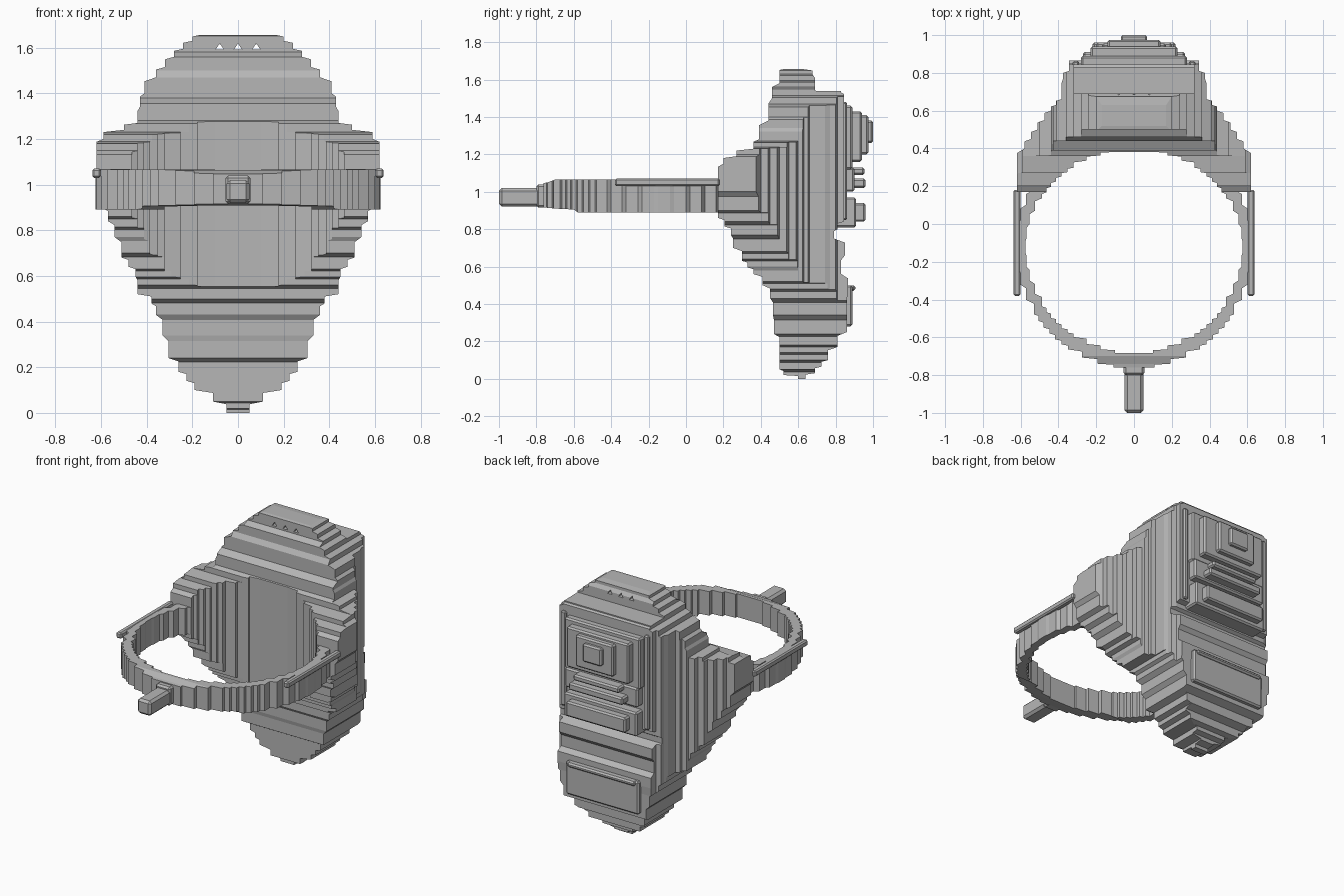
import bpy, bmesh, math

if "Cube" in bpy.data.objects:
    bpy.data.objects.remove(bpy.data.objects["Cube"])

grey = bpy.data.materials.new("cast metal grey")
grey.diffuse_color = (0.47, 0.47, 0.47, 1)
grey.use_nodes = True
grey.node_tree.nodes["Principled BSDF"].inputs["Base Color"].default_value = grey.diffuse_color


def stairs(pts, step=0.04):
    """Turn a sloping outline (u, v) into small risers with slanted ledges."""
    out = []
    for (u0, v0), (u1, v1) in zip(pts, pts[1:]):
        du, dv = u1 - u0, v1 - v0
        n = max(1, round(min(max(abs(du), 0.01), max(abs(dv), 0.01)) / step))
        for i in range(n):
            a, b = i / n, (i + 0.75) / n
            out += [(u0 + du * a, v0 + dv * a), (u0 + du * a, v0 + dv * b)]
    return out + [pts[-1]]


def mirrored(pts, step=0.04):
    s = stairs(pts, step)
    return s + [(-u, v) for u, v in reversed(s)]


def prism(name, poly, axis, lo, hi):
    """Extrude a 2D outline along one axis."""
    place = {"x": lambda u, v, d: (d, u, v), "y": lambda u, v, d: (u, d, v),
             "z": lambda u, v, d: (u, v, d)}[axis]
    bm = bmesh.new()
    face = bm.faces.new([bm.verts.new(place(u, v, lo)) for u, v in poly])
    ext = bmesh.ops.extrude_face_region(bm, geom=[face])
    move = [b - a for a, b in zip(place(0, 0, lo), place(0, 0, hi))]
    bmesh.ops.translate(bm, vec=move, verts=[g for g in ext["geom"] if isinstance(g, bmesh.types.BMVert)])
    bmesh.ops.remove_doubles(bm, verts=bm.verts, dist=1e-5)
    bmesh.ops.recalc_face_normals(bm, faces=bm.faces)
    mesh = bpy.data.meshes.new(name)
    bm.to_mesh(mesh)
    bm.free()
    mesh.materials.append(grey)
    ob = bpy.data.objects.new(name, mesh)
    bpy.context.collection.objects.link(ob)
    return ob


def combine(ob, tool, op):
    m = ob.modifiers.new("cut", "BOOLEAN")
    m.object, m.operation, m.solver = tool, op, "EXACT"
    bpy.context.view_layer.objects.active = ob
    bpy.ops.object.modifier_apply(modifier=m.name)
    bpy.data.objects.remove(tool)


def block(name, x0, x1, y0, y1, z0, z1, bevel=0.012):
    ob = prism(name, [(x0, y0), (x1, y0), (x1, y1), (x0, y1)], "z", z0, z1)
    m = ob.modifiers.new("edge", "BEVEL")
    m.width, m.segments = bevel, 1
    return ob


def oval(rx, ry, cy):
    pts = [(rx * math.cos(math.radians(a)), cy + ry * math.sin(math.radians(a)))
           for a in range(-80, 81, 8)]
    return mirrored(pts, 0.03)


def finger_hole(z0, z1):
    return prism("hole_cutter", oval(0.575, 0.54, -0.15), "z", z0, z1)


# Head: front, side and plan outlines intersected
front = [(0.05, 0), (0.11, 0.05), (0.19, 0.1), (0.26, 0.18), (0.305, 0.24), (0.33, 0.34),
         (0.36, 0.43), (0.38, 0.48), (0.44, 0.52), (0.45, 0.6), (0.51, 0.68), (0.54, 0.77),
         (0.57, 0.84), (0.6, 0.9), (0.62, 1.0), (0.62, 1.15), (0.59, 1.2), (0.5, 1.24),
         (0.44, 1.27), (0.43, 1.34), (0.41, 1.4), (0.36, 1.47), (0.28, 1.56), (0.2, 1.63), (0.17, 1.655)]
side_front = [(0.6, 0), (0.52, 0.02), (0.5, 0.05), (0.5, 0.17), (0.47, 0.24), (0.465, 0.34),
              (0.45, 0.43), (0.41, 0.5), (0.36, 0.56), (0.3, 0.63), (0.25, 0.7), (0.24, 0.77),
              (0.17, 0.86), (0.17, 1.08), (0.2, 1.15), (0.27, 1.19), (0.36, 1.23), (0.39, 1.28),
              (0.44, 1.38), (0.46, 1.5), (0.5, 1.58), (0.5, 1.64), (0.52, 1.655)]
side_back = [(0.64, 0), (0.69, 0.03), (0.76, 0.1), (0.81, 0.17), (0.86, 0.25), (0.865, 0.47),
             (0.83, 0.56), (0.85, 0.66), (0.79, 0.75), (0.81, 0.8), (0.845, 0.84), (0.845, 1.5),
             (0.83, 1.53), (0.69, 1.54), (0.675, 1.63), (0.63, 1.655)]
plan = [(0.62, 0.1), (0.62, 0.3), (0.58, 0.4), (0.51, 0.5), (0.44, 0.6), (0.385, 0.66),
        (0.375, 0.77), (0.345, 0.81), (0.34, 0.9)]
head = prism("head", mirrored(front), "y", 0.05, 1.1)
side = stairs(side_front) + stairs(side_back)[::-1]
combine(head, prism("side_cutter", side, "x", -0.8, 0.8), "INTERSECT")
combine(head, prism("plan_cutter", mirrored(plan, 0.03), "z", -0.2, 1.8), "INTERSECT")
combine(head, finger_hole(-0.3, 1.9), "DIFFERENCE")

# Three tiny openings under the crown
for x in (-0.08, 0, 0.08):
    tri = [(x - 0.018, 1.592), (x + 0.018, 1.592), (x, 1.618)]
    combine(head, prism("pin_cutter", tri, "y", 0.2, 1.2), "DIFFERENCE")

# Band: stepped oval hoop, slimmer towards the front
band = prism("band", oval(0.625, 0.62, -0.15), "z", 0.89, 1.07)
band_side = [(-0.8, 0.92), (-0.7, 0.91), (-0.6, 0.905), (-0.58, 0.89), (0.28, 0.89), (0.28, 1.07),
             (-0.7, 1.065), (-0.74, 1.05), (-0.8, 1.04)]
combine(band, prism("band_cutter", band_side, "x", -0.8, 0.8), "INTERSECT")
combine(band, finger_hole(0.5, 1.5), "DIFFERENCE")

# Lip along the top outer edge of the band, both sides
for s, label in ((-1, "left"), (1, "right")):
    x0, x1 = sorted((s * 0.6, s * 0.638))
    block("band_lip_" + label, x0, x1, -0.38, 0.18, 1.03, 1.07, 0.008)

# Peg on the front of the band
block("front_peg", -0.05, 0.05, -1.0, -0.72, 0.92, 1.02, 0.015)
block("peg_root", -0.055, 0.055, -0.80, -0.72, 0.915, 1.04)

# Stacked plates on the back: half width, bottom, top, depth
plates = [(0.28, 1.12, 1.46, 0.89), (0.23, 1.16, 1.43, 0.94), (0.14, 1.2, 1.41, 0.975),
          (0.07, 1.26, 1.38, 1.0), (0.27, 1.0, 1.13, 0.90), (0.2, 1.02, 1.07, 0.96),
          (0.17, 1.09, 1.13, 0.955), (0.27, 0.81, 0.97, 0.91), (0.22, 0.84, 0.94, 0.96),
          (0.27, 0.28, 0.5, 0.89), (0.25, 0.47, 0.5, 0.905)]
for i, (w, z0, z1, y) in enumerate(plates):
    block("back_plate_%d" % (i + 1), -w, w, 0.78, y, z0, z1, 0.01)
# Upright trims beside the back plates
for s, label in ((-1, "left"), (1, "right")):
    x0, x1 = sorted((s * 0.29, s * 0.325))
    block("back_trim_" + label, x0, x1, 0.8, 0.862, 0.85, 1.48, 0.008)
